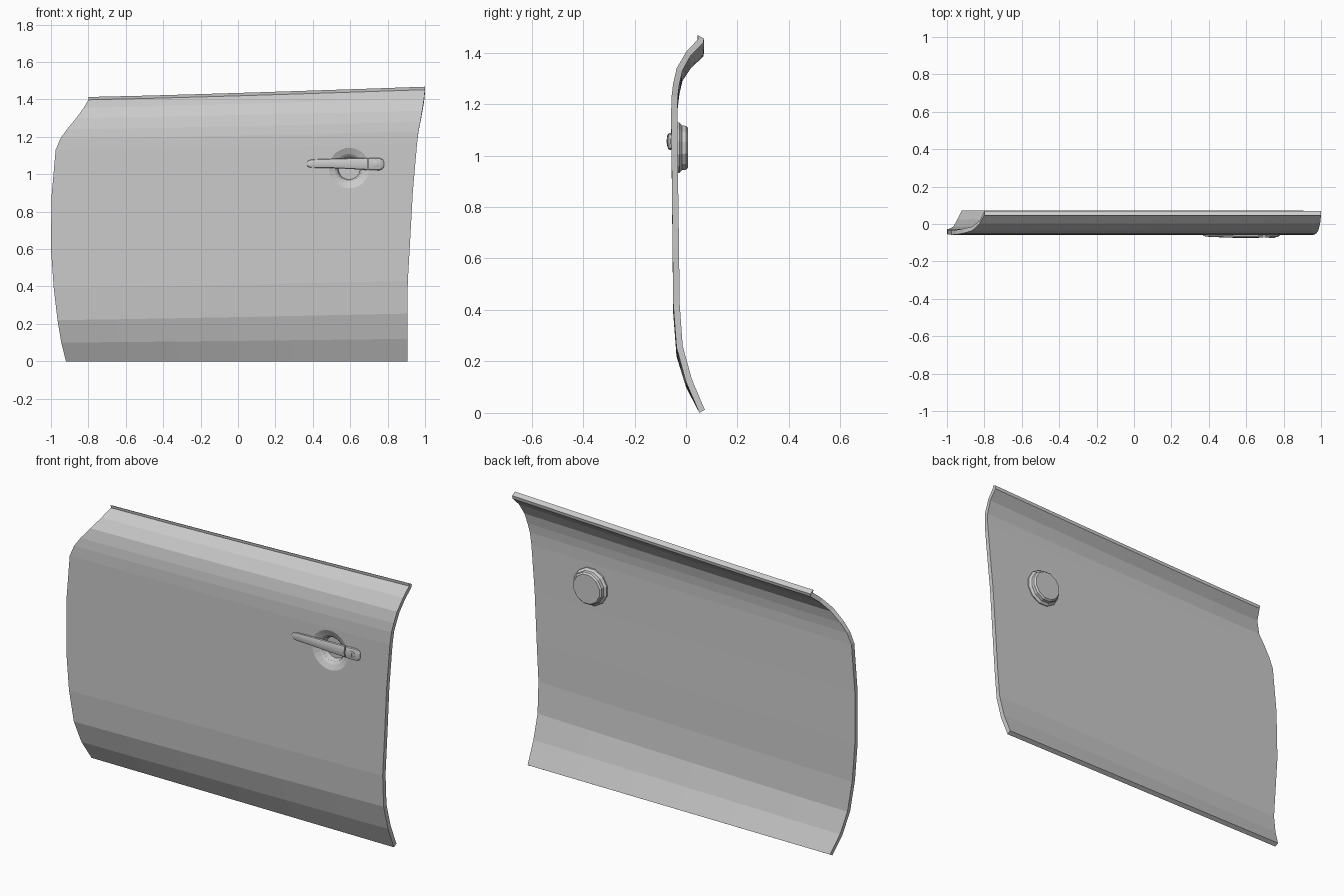
import bpy, bmesh, math

if "Cube" in bpy.data.objects:
    bpy.data.objects.remove(bpy.data.objects["Cube"])


def make(name, verts, faces, smooth=None):
    me = bpy.data.meshes.new(name)
    me.from_pydata(verts, [], faces)
    bm = bmesh.new()
    bm.from_mesh(me)
    bmesh.ops.recalc_face_normals(bm, faces=bm.faces)
    bm.to_mesh(me)
    bm.free()
    ob = bpy.data.objects.new(name, me)
    bpy.context.collection.objects.link(ob)
    if smooth:
        activate(ob)
        bpy.ops.object.shade_smooth_by_angle(angle=math.radians(smooth))
    return ob


def activate(ob):
    bpy.ops.object.select_all(action='DESELECT')
    ob.select_set(True)
    bpy.context.view_layer.objects.active = ob


def side_faces(count, n):
    return [(r * n + i, r * n + (i + 1) % n, (r + 1) * n + (i + 1) % n, (r + 1) * n + i)
            for r in range(count - 1) for i in range(n)]


def loft(name, rings, smooth=None):
    n = len(rings[0])
    faces = side_faces(len(rings), n)
    faces += [tuple(range(n)), tuple(range((len(rings) - 1) * n, len(rings) * n))]
    return make(name, [p for r in rings for p in r], faces, smooth)


def lathe_y(name, x, z, profile, sides, smooth=None):
    rings = [[(x + r * math.cos(2 * math.pi * (i + .5) / sides), y,
               z + r * math.sin(2 * math.pi * (i + .5) / sides)) for i in range(sides)]
             for r, y in profile]
    return loft(name, rings, smooth)


def boolean(ob, tool, op):
    m = ob.modifiers.new("bool", 'BOOLEAN')
    m.operation, m.object, m.solver = op, tool, 'EXACT'
    activate(ob)
    bpy.ops.object.modifier_apply(modifier=m.name)
    bpy.data.objects.remove(tool)


def bar(name, stations, back):
    # lofted rounded section: x, centre z, half height, front y
    rings = []
    for x, zc, h, front in stations:
        ring = []
        for i in range(12):
            a = 2 * math.pi * i / 12
            c, s = math.cos(a), math.sin(a)
            c = math.copysign(abs(c) ** .7, c)
            s = math.copysign(abs(s) ** .7, s)
            ring.append((x, (front + back) / 2 + c * (back - front) / 2, zc + s * h))
        rings.append(ring)
    return loft(name, rings, 35)


# Door skin: left x, left z, right x, right z, outer y, inner offset y and z
rows = [
    (-.92, 0, .905, 0, .052, .021, .012),
    (-.945, .10, .905, .12, .0, .023, .01),
    (-.965, .22, .905, .255, -.037, .024, .005),
    (-.985, .39, .908, .43, -.05, .025, 0),
    (-1, .60, .92, .64, -.052, .025, 0),
    (-.997, .88, .935, .91, -.055, .024, 0),
    (-.975, 1.13, .957, 1.16, -.058, .024, 0),
    (-.95, 1.19, .965, 1.23, -.056, .024, -.003),
    (-.915, 1.24, .975, 1.28, -.05, .024, -.004),
    (-.865, 1.30, .985, 1.34, -.036, .022, -.01),
    (-.825, 1.355, .995, 1.405, .002, .017, -.015),
    (-.80, 1.398, 1, 1.452, .047, .02, -.014),
    (-.80, 1.413, 1, 1.468, .045, .025, -.013),
]
N, COLS = len(rows), 7
verts = []
for c in range(COLS):
    t = c / (COLS - 1)
    outer, inner = [], []
    for xl, zl, xr, zr, y, dy, dz in rows:
        x, z = xl + (xr - xl) * t, zl + (zr - zl) * t ** 1.15
        outer.append((x, y, z))
        inner.append((x, y + dy, z + dz))
    verts += outer + inner[::-1]
faces = side_faces(COLS, 2 * N)
for base in (0, (COLS - 1) * 2 * N):
    faces += [(base + i, base + i + 1, base + 2 * N - 2 - i, base + 2 * N - 1 - i)
              for i in range(N - 1)]
door = make("door_panel", verts, faces)

# Handle cup: boss on the back, dish cut into the front
HX, HZ = .595, 1.03
boss = lathe_y("cup_boss", HX, HZ, [(.102, -.045), (.102, -.026), (.09, -.016),
                                    (.088, 0), (.08, .008)], 12)
boolean(door, boss, 'UNION')
dish = lathe_y("cup_dish", HX, HZ, [(.16, -.08), (.105, -.055), (.078, -.043),
                                    (.066, -.033), (.058, -.006)], 24)
boolean(door, dish, 'DIFFERENCE')

# Pull bar and lock cap
bar("handle_grip", [(.368, 1.055, .008, -.061), (.376, 1.056, .017, -.065),
                    (.395, 1.057, .022, -.068), (.50, 1.058, .025, -.073),
                    (.60, 1.057, .029, -.075), (.692, 1.055, .032, -.073)], -.052)
bar("handle_lock_cap", [(.698, 1.055, .032, -.073), (.755, 1.054, .033, -.071),
                        (.772, 1.054, .027, -.067), (.78, 1.054, .014, -.061)], -.052)

# Lock barrel with key slot
lathe_y("lock_barrel", .737, 1.055, [(.017, -.06), (.017, -.073), (.014, -.0745)], 16, 30)
loft("key_slot", [[(.737 + sx * .002, y, 1.055 + sz * .009)
                   for sx, sz in ((-1, -1), (1, -1), (1, 1), (-1, 1))] for y in (-.07, -.0755)])
